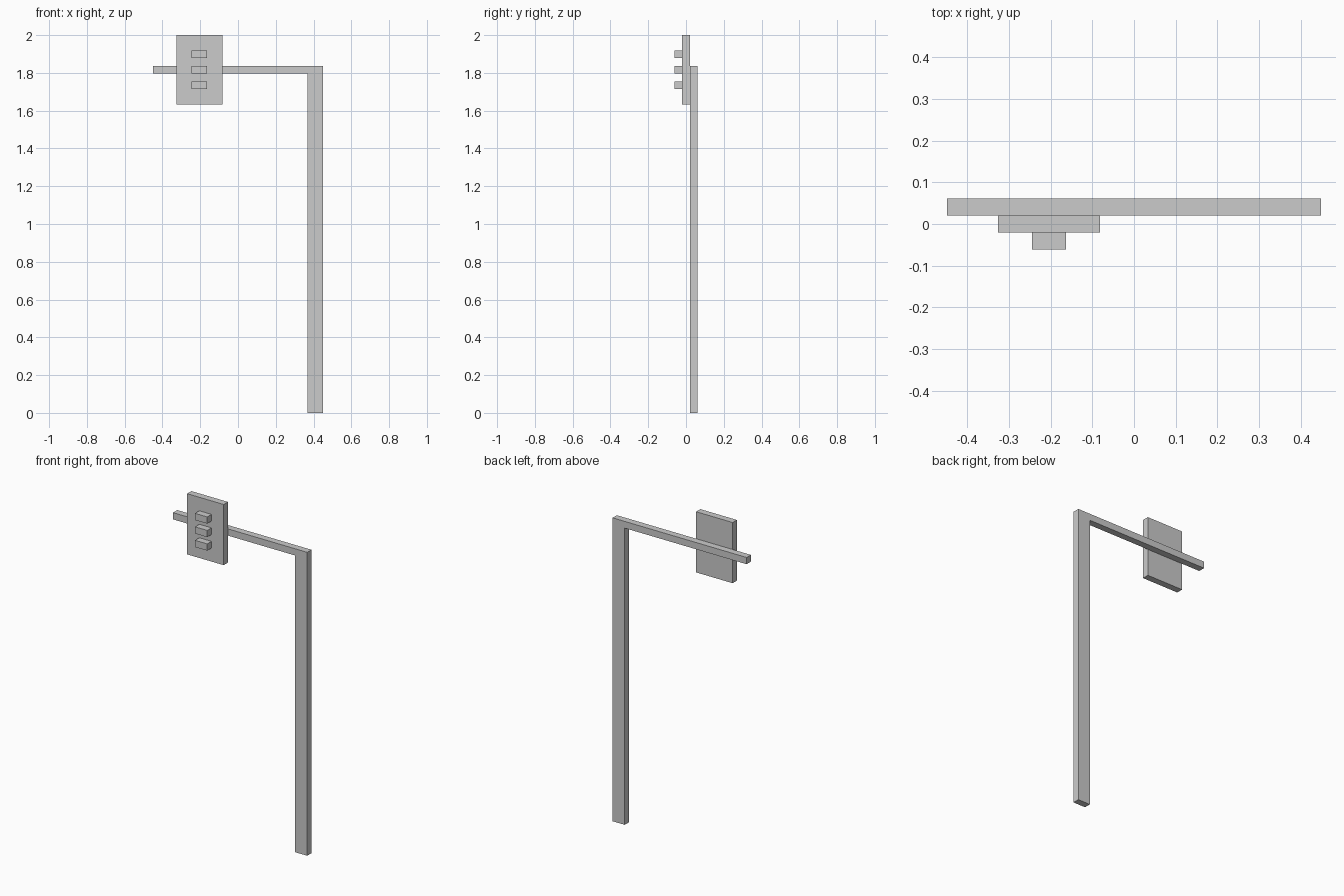
import bpy
import bmesh

if "Cube" in bpy.data.objects:
    bpy.data.objects.remove(bpy.data.objects["Cube"])

U = 2 / 49            # one grid unit: the model is 22 x 3 x 49 units
X0, Y0 = -11, -1.5    # left and front limits in units


def extrude_profile(name, profile, y_front, depth=1):
    """Extrude an x/z outline (grid units from lower left) backwards along y."""
    bm = bmesh.new()
    verts = [bm.verts.new(((x + X0) * U, (y_front + Y0) * U, z * U)) for x, z in profile]
    face = bm.faces.new(verts)
    ext = bmesh.ops.extrude_face_region(bm, geom=[face])
    moved = [g for g in ext["geom"] if isinstance(g, bmesh.types.BMVert)]
    bmesh.ops.translate(bm, verts=moved, vec=(0, depth * U, 0))
    bmesh.ops.recalc_face_normals(bm, faces=bm.faces)
    mesh = bpy.data.meshes.new(name)
    bm.to_mesh(mesh)
    bm.free()
    obj = bpy.data.objects.new(name, mesh)
    bpy.context.collection.objects.link(obj)
    return obj


def box(name, x, z, width, height, y_front):
    outline = [(x, z), (x + width, z), (x + width, z + height), (x, z + height)]
    return extrude_profile(name, outline, y_front)


# Upright pole and overhanging arm in one piece
extrude_profile("pole_and_arm",
                [(20, 0), (22, 0), (22, 45), (0, 45), (0, 44), (20, 44)], 2)

# Signal board in front of the arm
box("signal_board", 3, 40, 6, 9, 1)

# Three lamps, top to bottom
for i, lamp in enumerate(("top", "middle", "bottom")):
    box(f"{lamp}_lamp", 5, 46 - 2 * i, 2, 1, 0)
